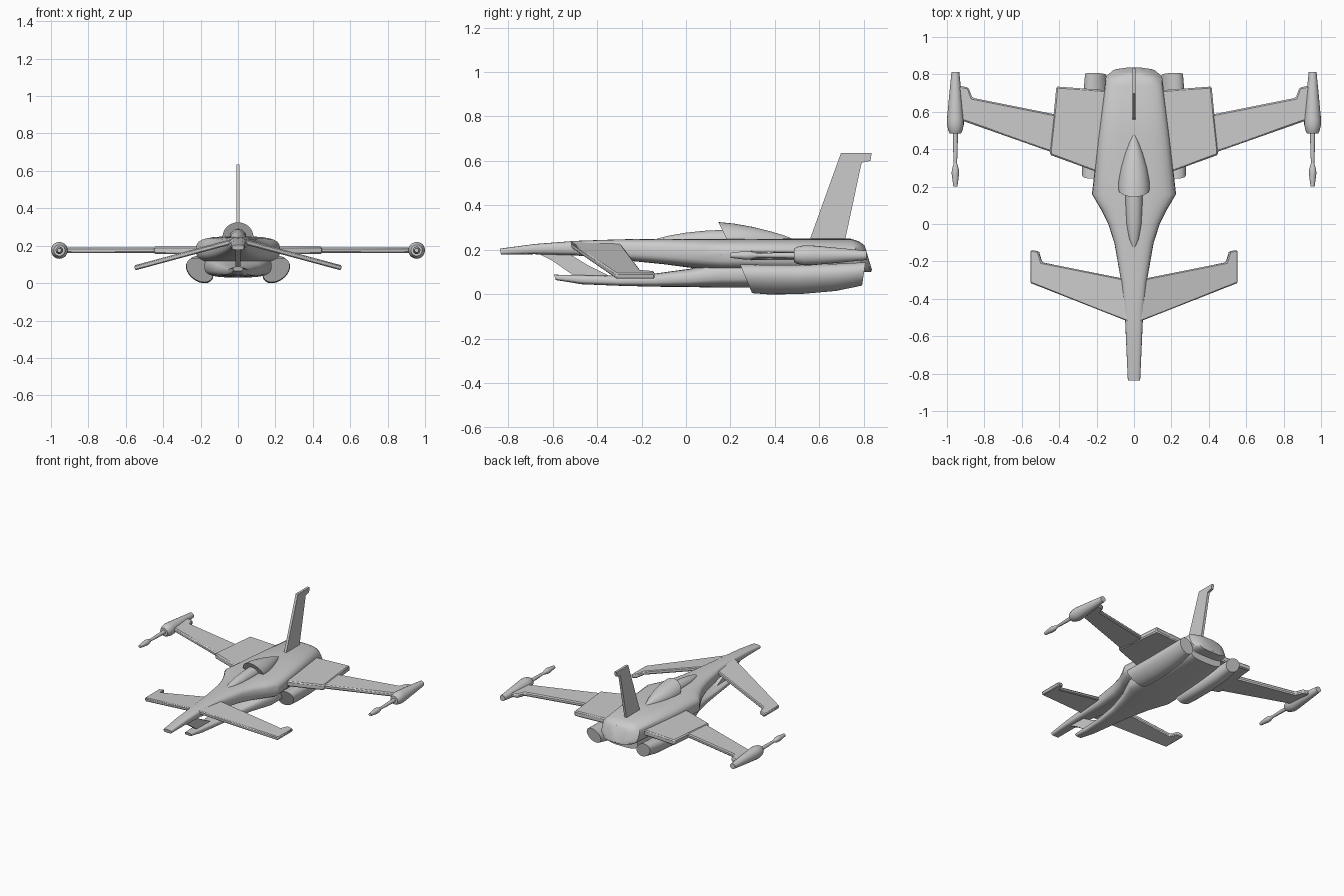
import bpy, bmesh, math
from mathutils import Vector

if "Cube" in bpy.data.objects:
    bpy.data.objects.remove(bpy.data.objects["Cube"])

GREY = (0.6, 0.6, 0.6, 1)
paint = bpy.data.materials.new("light_grey")
paint.use_nodes = True
paint.diffuse_color = GREY
paint.node_tree.nodes["Principled BSDF"].inputs["Base Color"].default_value = GREY


def finish(name, bm, mirror=False, bevel=0, angle=35):
    bmesh.ops.recalc_face_normals(bm, faces=bm.faces)
    mesh = bpy.data.meshes.new(name)
    bm.to_mesh(mesh)
    bm.free()
    mesh.materials.append(paint)
    ob = bpy.data.objects.new(name, mesh)
    bpy.context.collection.objects.link(ob)
    bpy.ops.object.select_all(action='DESELECT')
    ob.select_set(True)
    bpy.context.view_layer.objects.active = ob
    bpy.ops.object.shade_smooth_by_angle(angle=math.radians(angle))
    if bevel:
        mod = ob.modifiers.new("edge", 'BEVEL')
        mod.width, mod.segments = bevel, 1
    if mirror:
        mod = ob.modifiers.new("mirror", 'MIRROR')
        mod.use_bisect_axis[0] = False
    return ob


def loft(name, rings, power=2, x=0, tilt=0, sides=28, mirror=False, angle=35):
    """Rings are (y, half width, bottom, top, shear); power squares the section."""
    bm = bmesh.new()
    loops = []
    for y, w, lo, hi, shear in rings:
        loop = []
        for i in range(sides):
            a = math.tau * i / sides
            c, s = math.cos(a), math.sin(a)
            px = w * math.copysign(abs(c) ** (2 / power), c)
            pz = (hi - lo) / 2 * math.copysign(abs(s) ** (2 / power), s)
            qx = px * math.cos(tilt) - pz * math.sin(tilt)
            qz = px * math.sin(tilt) + pz * math.cos(tilt)
            loop.append(bm.verts.new((x + qx, y - shear * qz, (lo + hi) / 2 + qz)))
        loops.append(loop)
    for a, b in zip(loops, loops[1:]):
        for i in range(sides):
            j = (i + 1) % sides
            bm.faces.new((a[i], a[j], b[j], b[i]))
    bm.faces.new(loops[0])
    bm.faces.new(loops[-1])
    return finish(name, bm, mirror, angle=angle)


def plate(name, outline, place, offset, mirror=False, bevel=0):
    """Extrude a flat outline both ways along offset."""
    bm = bmesh.new()
    off = Vector(offset)
    lower = [bm.verts.new(Vector(place(*p)) - off) for p in outline]
    upper = [bm.verts.new(Vector(place(*p)) + off) for p in outline]
    bm.faces.new(lower)
    bm.faces.new(upper)
    for i in range(len(outline)):
        j = (i + 1) % len(outline)
        bm.faces.new((lower[i], lower[j], upper[j], upper[i]))
    return finish(name, bm, mirror, bevel, 20)


# Hulls
loft("upper_hull", [
    (-.835, .033, .178, .205, .2), (-.68, .04, .18, .226, 0),
    (-.5, .048, .175, .24, 0), (-.3, .07, .155, .247, 0),
    (-.1, .105, .135, .25, 0), (0, .138, .122, .25, 0),
    (.08, .178, .112, .25, 0), (.16, .225, .105, .25, 0),
    (.45, .192, .1, .25, 0), (.775, .152, .1, .25, .45),
    (.805, .12, .1, .238, .4), (.82, .07, .11, .22, .3)], power=3.2)
loft("lower_hull", [
    (-.59, .027, .064, .088, .3), (-.47, .038, .045, .086, 0),
    (-.3, .055, .038, .083, 0), (-.14, .078, .034, .093, 0),
    (.02, .12, .032, .115, 0), (.16, .18, .03, .15, 0),
    (.35, .175, .03, .15, 0), (.76, .13, .05, .15, 0)], power=3.2)
plate("nose_strut", [(-.68, .19), (-.6, .15), (-.5, .08), (-.34, .08),
                     (-.44, .13), (-.54, .19)],
      lambda y, z: (0, y, z), (.013, 0, 0))

# Cockpit
loft("windscreen", [
    (-.13, .006, .235, .25, 0), (-.08, .027, .22, .263, 0),
    (0, .04, .21, .277, 0), (.1, .045, .2, .287, 0),
    (.2, .045, .2, .29, 0)])
loft("canopy_fairing", [
    (.185, .083, .165, .325, .5), (.23, .083, .168, .318, .2),
    (.3, .07, .18, .303, 0), (.38, .047, .195, .283, 0),
    (.44, .025, .21, .265, 0), (.48, .005, .235, .25, 0)])

# Wings, canards and fin
plate("inner_wing", [(.1, .243), (.45, .37), (.45, .395), (.43, .58),
                     (.415, .735), (.1, .712)],
      lambda x, y: (x, y, .175), (0, 0, .02), True, .008)
plate("outer_wing", [(.4, .37), (.94, .56), (.94, .74), (.885, .73),
                     (.865, .675), (.4, .582)],
      lambda x, y: (x, y, .175), (0, 0, .015), True, .008)
plate("canard", [(.02, -.525), (.553, -.315), (.553, -.14), (.51, -.145),
                 (.492, -.205), (.02, -.3)],
      lambda x, y: (x, y, .217 - .27 * (x - .05)), (.003, 0, .013), True, .006)
plate("tail_fin", [(.555, .24), (.697, .635), (.835, .635), (.83, .6),
                   (.79, .592), (.715, .24)],
      lambda y, z: (0, y, z), (.009, 0, 0))

# Engines slung under the wing roots
loft("engine", [
    (.27, .08, .015, .125, .42), (.35, .082, .01, .122, .3),
    (.5, .08, .01, .122, .15), (.68, .073, .022, .13, -.1),
    (.8, .062, .045, .138, -.15)],
    x=.205, tilt=.65, mirror=True)


# Wing-tip guns, turned around the y axis
def turned(name, profile):
    loft(name, [(y, r, .175 - r, .175 + r, 0) for y, r in profile],
         x=.955, sides=20, mirror=True)


turned("gun_pod", [(.485, .03), (.5, .038), (.53, .045), (.56, .045),
                   (.7, .032), (.812, .021)])
turned("gun_barrel", [(.3, .008), (.4, .012), (.5, .014)])
turned("gun_muzzle", [(.2, .011), (.215, .013), (.27, .02), (.29, .019), (.325, .009)])
